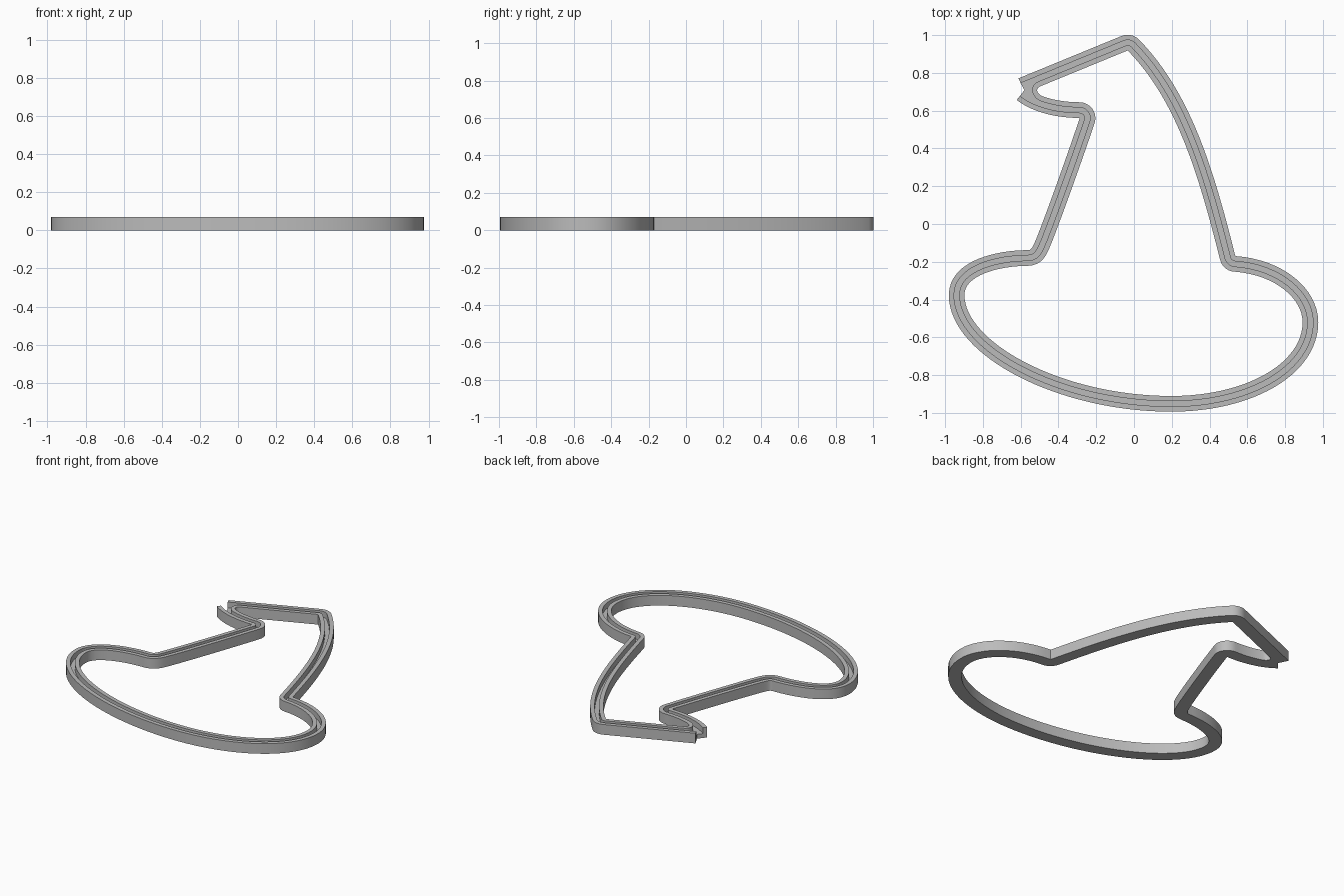
import bpy, bmesh
from mathutils import Vector

if "Cube" in bpy.data.objects:
    bpy.data.objects.remove(bpy.data.objects["Cube"])

HEIGHT, FLOOR = 0.07, 0.03          # wall top and groove floor
HALF, GROOVE = 0.0415, 0.014        # half width of strip and of groove


def bezier(p, t):
    a, b, c, d = (Vector(q) for q in p)
    s = 1 - t
    pos = a * s**3 + b * 3 * s * s * t + c * 3 * s * t * t + d * t**3
    tan = (b - a) * s * s + (c - b) * 2 * s * t + (d - c) * t * t
    return pos, tan.normalized()


# Centre line of the hat outline, clockwise from the curled tip
segments = [
    (1, [(-.595, .733), (-.567, .745), (-.538, .757), (-.510, .768)]),    # tip
    (1, [(-.510, .768), (-.36, .830), (-.20, .896), (-.050, .957)]),      # upper edge
    (8, [(-.050, .957), (-.034, .963), (-.016, .960), (-.004, .948)]),    # peak
    (24, [(-.004, .948), (.267, .672), (.384, .265), (.496, -.179)]),     # right side
    (8, [(.496, -.179), (.500, -.196), (.516, -.211), (.534, -.211)]),    # right corner
    (16, [(.534, -.211), (.770, -.228), (.934, -.370), (.934, -.520)]),   # brim
    (24, [(.934, -.520), (.934, -.767), (.611, -.952), (.198, -.952)]),
    (32, [(.198, -.952), (-.394, -.952), (-.939, -.661), (-.939, -.376)]),
    (16, [(-.939, -.376), (-.939, -.228), (-.712, -.180), (-.563, -.180)]),
    (8, [(-.563, -.180), (-.515, -.180), (-.500, -.143), (-.484, -.106)]),  # left corner
    (12, [(-.484, -.106), (-.440, -.002), (-.300, .390), (-.248, .548)]),   # left side
    (10, [(-.248, .548), (-.239, .575), (-.260, .603), (-.288, .603)]),     # bend
    (16, [(-.288, .603), (-.400, .603), (-.520, .630), (-.595, .689)]),     # curl
]
path = []
for i, (n, p) in enumerate(segments):
    path += [bezier(p, k / n) for k in range(0 if i == 0 else 1, n + 1)]

# Each column: outer edge, groove outer, groove inner, inner edge, outer wall top
columns = []
for pos, tan in path:
    out = Vector((-tan.y, tan.x))
    columns.append([pos + out * d for d in (HALF, GROOVE, -GROOVE, -HALF)] + [HEIGHT])

# Stop the inner wall where both ends of the strip meet
columns[0][2:4] = columns[1][2:4]
last = next(i for i in range(len(columns) - 16, len(columns))
            if columns[i][3].x < -0.49) - 1
for c in columns[last + 1:]:
    c[2:4] = columns[last][2:4]

# Notched open tip: outer wall ends, inner wall rounds the corner
notch = Vector((-.580, .709))
tan_in, tan_out = path[last][1], path[1][1]
low_end = columns[-1][:4] + [FLOOR]
low_start = columns[0][:4] + [FLOOR]
tip = [low_end]
for k in range(1, 10):
    arc = []
    for j, h in ((2, .058), (3, .034)):
        a, d = columns[last][j], columns[1][j]
        arc.append(bezier((a, a + tan_in * h, d - tan_out * h, d), k / 10)[0])
    tip.append([notch, notch] + arc + [FLOOR])
columns += tip + [low_start]

# Sweep the grooved section around the loop
bm = bmesh.new()
rings = []
for o0, o1, i1, i0, top in columns:
    section = [(o0, 0), (o0, top), (o1, top), (o1, FLOOR),
               (i1, FLOOR), (i1, HEIGHT), (i0, HEIGHT), (i0, 0)]
    rings.append([bm.verts.new((p.x, p.y, z)) for p, z in section])
for i, a in enumerate(rings):
    b = rings[(i + 1) % len(rings)]
    for j in range(8):
        k = (j + 1) % 8
        bm.faces.new((a[j], a[k], b[k], b[j]))
bmesh.ops.remove_doubles(bm, verts=bm.verts, dist=0.0005)
bmesh.ops.dissolve_degenerate(bm, edges=bm.edges, dist=0.0002)
bmesh.ops.recalc_face_normals(bm, faces=bm.faces)

mesh = bpy.data.meshes.new("hat_outline_channel")
bm.to_mesh(mesh)
bm.free()
hat = bpy.data.objects.new("hat_outline_channel", mesh)
bpy.context.collection.objects.link(hat)

grey = bpy.data.materials.new("light_grey")
grey.diffuse_color = (0.5, 0.5, 0.5, 1)
grey.use_nodes = True
grey.node_tree.nodes["Principled BSDF"].inputs["Base Color"].default_value = grey.diffuse_color
mesh.materials.append(grey)

bpy.context.view_layer.objects.active = hat
hat.select_set(True)
bpy.ops.object.shade_smooth_by_angle(angle=0.52)
